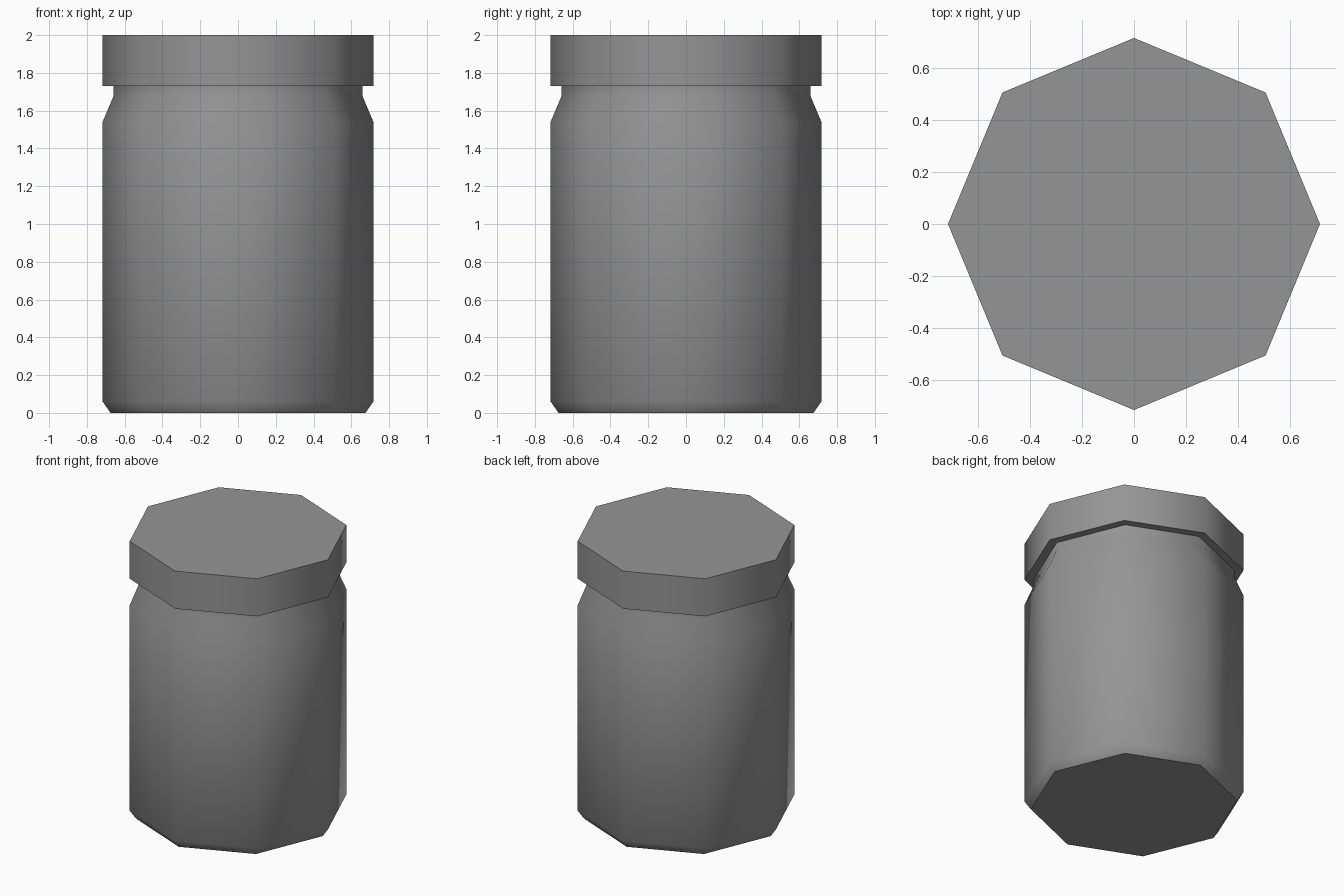
import bpy
import bmesh
from math import cos, sin, pi, radians

if "Cube" in bpy.data.objects:
    bpy.data.objects.remove(bpy.data.objects["Cube"], do_unlink=True)

SIDES = 8
GREY = (0.3, 0.3, 0.3, 1.0)

grey = bpy.data.materials.new("plain_grey")
grey.use_nodes = True
grey.diffuse_color = GREY
grey.node_tree.nodes["Principled BSDF"].inputs["Base Color"].default_value = GREY


def lathe(name, profile, cap_bottom=True, cap_top=True):
    """Turn (radius, height) points into an eight-sided solid."""
    bm = bmesh.new()
    rings = []
    for radius, z in profile:
        angles = [2 * pi * i / SIDES for i in range(SIDES)]
        rings.append([bm.verts.new((radius * cos(a), radius * sin(a), z)) for a in angles])
    for low, high in zip(rings, rings[1:]):
        for i in range(SIDES):
            j = (i + 1) % SIDES
            bm.faces.new((low[i], low[j], high[j], high[i]))
    if cap_bottom:
        bm.faces.new(rings[0][::-1])
    if cap_top:
        bm.faces.new(rings[-1])
    mesh = bpy.data.meshes.new(name)
    bm.to_mesh(mesh)
    bm.free()
    mesh.materials.append(grey)
    obj = bpy.data.objects.new(name, mesh)
    bpy.context.collection.objects.link(obj)
    # Soft sides, crisp rims
    bpy.ops.object.select_all(action="DESELECT")
    obj.select_set(True)
    bpy.context.view_layer.objects.active = obj
    bpy.ops.object.shade_smooth_by_angle(angle=radians(50))
    return obj


# Jar body with bevelled foot, sloping shoulder and narrow neck
lathe("jar_body", [(0.675, 0), (0.717, 0.06), (0.717, 1.54), (0.658, 1.68), (0.658, 1.73)],
      cap_top=False)

# Lid: its underside ring meets the neck
lathe("jar_lid", [(0.658, 1.73), (0.717, 1.73), (0.717, 2.0)], cap_bottom=False)
